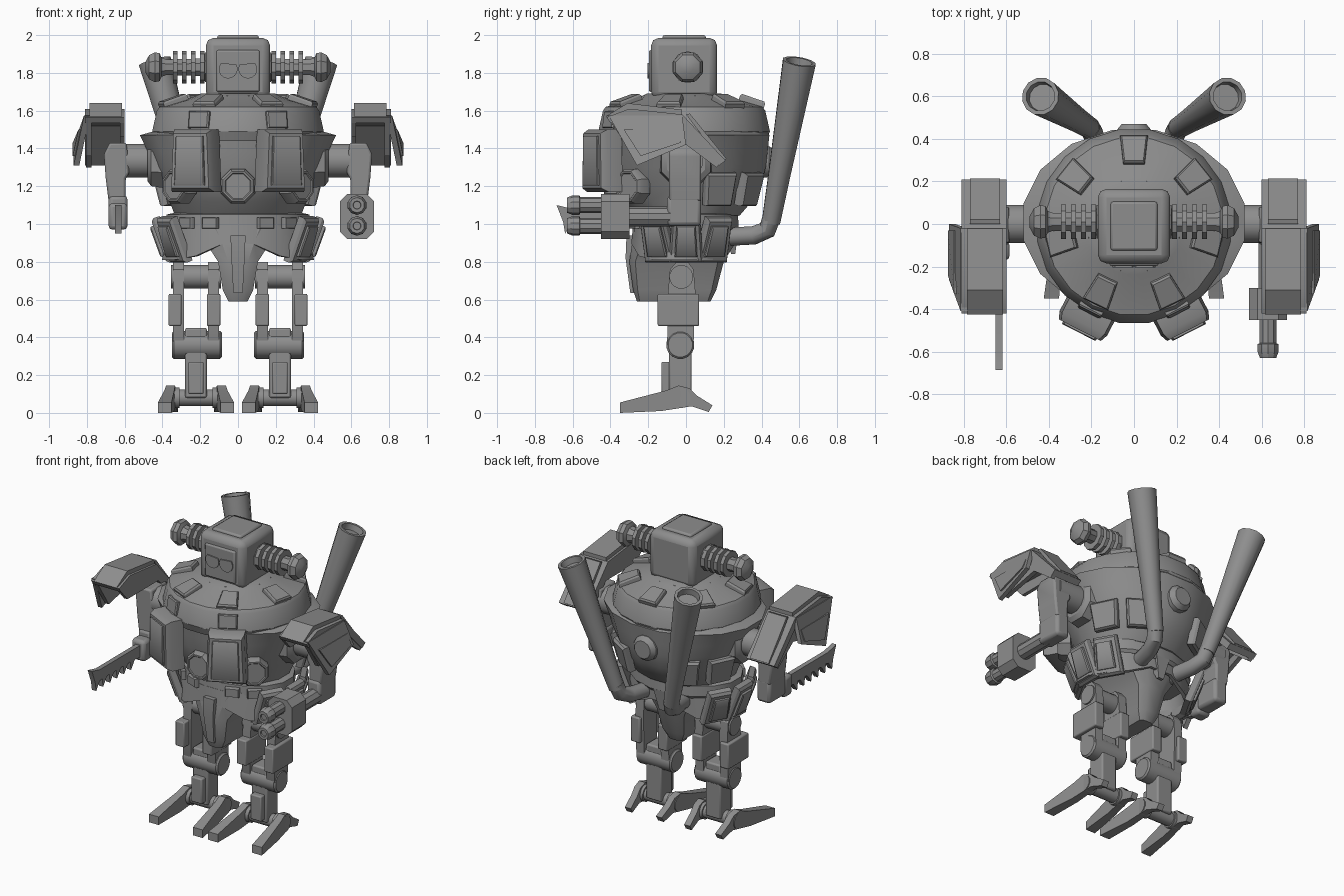
import bpy, bmesh
from math import sin, cos, pi, radians
from mathutils import Vector, Matrix

if "Cube" in bpy.data.objects:
    bpy.data.objects.remove(bpy.data.objects["Cube"])

GREY = bpy.data.materials.new("metal grey")
GREY.diffuse_color = (0.27, 0.27, 0.27, 1)
GREY.use_nodes = True
GREY.node_tree.nodes["Principled BSDF"].inputs["Base Color"].default_value = GREY.diffuse_color


def finish(name, bm, mirror=False, bevel=0):
    bmesh.ops.recalc_face_normals(bm, faces=bm.faces[:])
    me = bpy.data.meshes.new(name)
    bm.to_mesh(me)
    bm.free()
    me.materials.append(GREY)
    ob = bpy.data.objects.new(name, me)
    bpy.context.collection.objects.link(ob)
    if bevel:
        b = ob.modifiers.new("bevel", 'BEVEL')
        b.width, b.segments = bevel, 2
    if mirror:
        ob.modifiers.new("mirror", 'MIRROR')
    return ob


def loft(name, rings, mirror=False, bevel=0):
    """Skin a list of equal-length rings and cap both ends."""
    bm = bmesh.new()
    vs = [[bm.verts.new(p) for p in r] for r in rings]
    n = len(rings[0])
    for a, b in zip(vs, vs[1:]):
        for i in range(n):
            j = (i + 1) % n
            bm.faces.new((a[i], a[j], b[j], b[i]))
    bm.faces.new(vs[0])
    bm.faces.new(vs[-1])
    return finish(name, bm, mirror, bevel)


def box(name, x, y, z, mirror=False, bevel=0):
    ring = lambda h: [(x[0], y[0], h), (x[1], y[0], h), (x[1], y[1], h), (x[0], y[1], h)]
    return loft(name, [ring(z[0]), ring(z[1])], mirror, bevel)


def prism_x(name, pts, x0, x1, mirror=False, bevel=0):
    return loft(name, [[(x, y, z) for y, z in pts] for x in (x0, x1)], mirror, bevel)


def circle(center, axis, r, n):
    q = Vector(axis).to_track_quat('Z', 'Y')
    return [Vector(center) + q @ Vector((r * cos((i + .5) * 2 * pi / n), r * sin((i + .5) * 2 * pi / n), 0))
            for i in range(n)]


def ellipse(rx, ry, z, cy=0, n=16):
    """Horizontal ring; z may depend on the angle."""
    zf = z if callable(z) else (lambda a: z)
    return [(rx * cos(a), cy + ry * sin(a), zf(a)) for a in ((i + .5) * 2 * pi / n for i in range(n))]


def turned(name, origin, axis, profile, n=16, mirror=False):
    """Turned part: profile is (distance along axis, radius)."""
    o, a = Vector(origin), Vector(axis).normalized()
    return loft(name, [circle(o + a * t, a, r, n) for t, r in profile], mirror)


def plate(name, ang, r, z, w, h, t, tilt=0, rx=1, ry=1, top=.88, bottom=1, mirror=False):
    """Bevelled armour plate facing outwards at an angle around the body."""
    a = radians(ang)
    basis = Matrix(((0, 0, 1, 0), (1, 0, 0, 0), (0, 1, 0, 0), (0, 0, 0, 1)))
    m = (Matrix.Translation((rx * r * cos(a), ry * r * sin(a), z)) @ Matrix.Rotation(a, 4, 'Z')
         @ Matrix.Rotation(-radians(tilt), 4, 'Y') @ basis)
    quad = lambda k, d: [m @ Vector((u * w / 2 * k * (bottom if v < 0 else 1), v * h / 2 * k, d))
                         for u, v in ((-1, -1), (1, -1), (1, 1), (-1, 1))]
    return loft(name, [quad(1, 0), quad(1, t * .7), quad(top, t)], mirror)


# Torso: hull that widens to the shoulders, collar and dome
loft("hull", [ellipse(rx, ry, z, .01) for z, rx, ry in (
    (1.03, .2, .2), (1.045, .34, .28), (1.12, .37, .345), (1.2, .405, .395), (1.3, .455, .42),
    (1.38, .485, .43), (1.47, .53, .44), (1.50, .42, .42))])
turned("collar", (0, -.01, 0), (0, 0, 1), [(1.44, .44), (1.49, .46), (1.60, .435), (1.62, .42),
       (1.675, .23), (1.69, .2)], 20)
for i in range(7):
    plate("dome_tile", 90 + i * 360 / 7, .345, 1.635, .10, .14, .035, 71, bottom=1.3)
plate("collar_tile", -63, .44, 1.55, .12, .09, .025, 8, mirror=True)

# Chest plates with a raised panel
plate("chest_plate", -63, .44, 1.335, .225, .33, .12, 0, bottom=1.12, mirror=True)
plate("chest_panel", -63, .56, 1.335, .16, .26, .012, 0, top=.95, bottom=1.12, mirror=True)

# Round ports around the hull
port = [(0, .1), (.06, .1), (.085, .085), (.085, .075), (.08, .07)]
turned("front_port", (0, -.35, 1.2), (0, -1, 0), port, 8)
turned("side_port", (.285, -.255, 1.2), (.7, -.7, 0), port, 8, True)
turned("back_port", (0, .38, 1.33), (0, 1, 0), [(0, .09), (.06, .085), (.09, .06)], 12)
for a in (26, 57):
    plate("back_plate", a, .375, 1.19, .18, .18, .05, -14, rx=1.06, bottom=.85, mirror=True)

# Head with face panel, eyes and top cap
box("head", (-.17, .17), (-.185, .165), (1.66, 1.985), bevel=.04)
turned("neck", (0, -.01, 1.64), (0, 0, 1), [(0, .24), (.04, .22), (.05, .19)], 12)
box("head_cap", (-.11, .11), (-.125, .105), (1.97, 2.0), bevel=.012)
box("face_panel", (-.115, .115), (-.197, -.15), (1.70, 1.92), bevel=.01)
eye = [(.052 + .05 * cos(radians(a)), 1.82 + .05 * sin(radians(a))) for a in range(150, 401, 25)]
loft("eye", [[(x, y, z) for x, z in eye] for y in (-.205, -.196)], True)

# Ribbed ear rods
turned("ear_rod", (.14, .01, 1.83), (1, 0, 0), [(0, .085), (.035, .085), (.04, .05), (.24, .045), (.265, .055),
       (.275, .08), (.30, .085), (.33, .07), (.35, .03)], 8, True)
for i in range(4):
    turned("ear_ring", (.178 + i * .047, .01, 1.83), (1, 0, 0), [(0, .085), (.024, .085)], 10, True)

# Exhaust pipes: bent lower run and flared hollow stack
path = [Vector(p) for p in ((.13, .18, .93), (.17, .36, .94), (.195, .43, .97), (.21, .455, 1.04))]
rings = []
for i, p in enumerate(path):
    d = path[min(i + 1, 3)] - path[max(i - 1, 0)]
    rings.append(circle(p, d, .05, 12))
loft("pipe_bend", rings, True)
foot, tip = Vector((.205, .45, 1.01)), Vector((.44, .60, 1.86))
L = (tip - foot).length
turned("exhaust_stack", foot, tip - foot, [(0, .05), (L * .3, .06), (L, .09), (L, .07), (L - .04, .065)], 12, True)

# Waist and arched skirt
loft("waist", [ellipse(rx, ry, z) for z, rx, ry in ((.96, .36, .27), (.98, .385, .285), (1.05, .385, .28),
                                                   (1.06, .34, .26))])
hem = lambda a: .93 - .12 * min(1, abs(cos(a)) * 1.5)
loft("skirt", [ellipse(.375, .275, 1.0, -.01), ellipse(.41, .28, hem, -.015), ellipse(.38, .26, hem, -.015),
               ellipse(.345, .25, .985, -.01)])
for x in (.13, .26):
    plate("waist_tile", -90 + x * 170, .375, 1.005, .09, .06, .03, 0, ry=.74, mirror=True)
for a in (-30, 0, 30):
    plate("skirt_plate", a, .365, .925, .15, .25, .05, -20, rx=1.02, ry=.78, bottom=1.2, mirror=True)
    plate("skirt_panel", a, .412, .91, .10, .17, .02, -20, rx=1.02, ry=.78, bottom=1.2, mirror=True)


# Crotch guard
def guard(z, w, f, b):
    c = w * .5
    return [(-c, f, z), (c, f, z), (w, f + c * .6, z), (w, b - c * .6, z),
            (c, b, z), (-c, b, z), (-w, b - c * .6, z), (-w, f + c * .6, z)]


loft("crotch_guard", [guard(.99, .24, -.27, .25), guard(.90, .17, -.285, .23), guard(.80, .105, -.30, .20),
                      guard(.65, .08, -.28, .16), guard(.59, .05, -.26, .13)])
loft("crotch_panel", [[(-w, y, z), (w, y, z), (w, -.26, z), (-w, -.26, z)]
                      for z, w, y in ((.635, .025, -.295), (.82, .035, -.32), (.94, .04, -.315))])
loft("tail_spike", [[(-.05, .2, .95), (.05, .2, .95), (.05, .28, .98), (-.05, .28, .98)],
                    [(-.02, .24, .84), (.02, .24, .84), (.02, .26, .84), (-.02, .26, .84)]])

# Shoulders, upper arms and forearms
turned("shoulder_socket", (.40, 0, 1.33), (1, 0, 0), [(0, .15), (.06, .14), (.08, .11)], 8, True)
turned("shoulder_axle", (.42, 0, 1.335), (1, 0, 0), [(0, .092), (.24, .092)], 12, True)
arm = [(.59, 1.43), (.68, 1.43), (.71, 1.37), (.70, 1.24), (.685, 1.12), (.595, 1.12), (.595, 1.24), (.575, 1.27)]
loft("upper_arm", [[(x, y, z) for x, z in arm] for y in (-.09, .08)], True, .012)
box("elbow", (.585, .685), (-.10, .08), (.99, 1.15), True, .02)
turned("gun_forearm", (.635, -.06, 1.04), (0, -1, 0), [(0, .052), (.26, .052)], 10)

# Layered shoulder pads: bent awning shell with hanging side flaps
prism_x("shoulder_pad", [(-.42, 1.565), (-.30, 1.61), (-.02, 1.58), (.21, 1.335), (.175, 1.31), (-.03, 1.52),
                         (-.40, 1.535)], .60, .81, True)
prism_x("pad_top", [(-.425, 1.57), (-.31, 1.64), (-.02, 1.605), (-.02, 1.56), (-.30, 1.58)], .615, .785, True)
prism_x("pad_rear_panel", [(.0, 1.58), (.02, 1.585), (.215, 1.345), (.19, 1.33)], .63, .77, True)
prism_x("pad_inner_rib", [(-.41, 1.55), (-.02, 1.55), (.12, 1.385), (.08, 1.38), (.0, 1.46), (-.33, 1.46)],
        .60, .625, True)
cheek = [(-.41, 1.56), (-.02, 1.56), (.19, 1.325), (.16, 1.30), (.0, 1.42), (-.28, 1.36)]
prism_x("pad_cheek", cheek, .775, .805, True)
flap = [(.785, -.41, 1.575), (.785, -.02, 1.575), (.84, .0, 1.42), (.84, -.26, 1.31)]
loft("pad_side_flap", [flap, [(x + .03, y, z) for x, y, z in flap]], True)
flap2 = [(.82, -.33, 1.50), (.82, -.03, 1.50), (.85, -.03, 1.43), (.85, -.24, 1.36)]
loft("pad_side_panel", [flap2, [(x + .025, y, z) for x, y, z in flap2]], True)

# Twin-barrel gun on one arm
c = .04
gun = [(.54 + c, .92), (.72 - c, .92), (.72, .92 + c), (.72, 1.16 - c), (.72 - c, 1.16), (.54 + c, 1.16),
       (.54, 1.16 - c), (.54, .92 + c)]
loft("gun_body", [[(x, y, z) for x, z in gun] for y in (-.45, -.30)])
for z in (.99, 1.10):
    turned("gun_barrel", (.63, -.44, z), (0, -1, 0), [(0, .042), (.12, .042), (.125, .052), (.16, .052),
           (.19, .04), (.19, .022), (.18, .02)], 10)

# Saw blade on the other arm
box("saw_grip", (-.685, -.585), (-.17, -.08), (.97, 1.11), bevel=.02)
saw = [(-.10, .99), (-.10, 1.08), (-.60, 1.08), (-.685, 1.10)]
for i in range(6):
    saw += [(-.65 + i * .075, 1.01), (-.64 + i * .075, .95), (-.60 + i * .075, 1.005)]
prism_x("saw_blade", saw, -.65, -.618)

# Legs: hip axle, twin thigh bars, knee, shin
turned("hip_axle", (.09, -.025, .72), (1, 0, 0), [(0, .063), (.265, .063)], 16, True)
for x0, x1 in ((.10, .16), (.285, .345)):
    prism_x("thigh_bar", [(-.095, .64), (-.085, .76), (-.05, .80), (.01, .80), (.04, .76), (.05, .64),
                          (.04, .36), (.0, .30), (-.07, .30), (-.10, .36)], x0, x1, True)
for x0, x1 in ((.093, .165), (.30, .368)):
    box("thigh_plate", (x0, x1), (-.15, .07), (.46, .63), True, .008)
turned("knee", (.085, -.03, .36), (1, 0, 0), [(0, .065), (.01, .075), (.255, .075), (.265, .065)], 16, True)
box("shin", (.165, .28), (-.09, .03), (.08, .45), True, .01)
box("shin_plate", (.182, .263), (-.13, -.08), (.10, .27), True, .008)
turned("ankle_axle", (.07, -.03, .08), (1, 0, 0), [(0, .045), (.30, .045)], 12, True)

# Feet: two splayed toes each
toe = [(-.35, .0), (-.35, .055), (-.10, .12), (-.04, .145), (.02, .13), (.06, .09), (.14, .04), (.12, .005),
       (.03, .035), (-.13, .01)]
for x, s in ((.10, -1), (.345, 1)):
    ring = lambda k: [(x + s * (.008 - y * .10) + k * (.022 + max(0, -y) * .04), y, z) for y, z in toe]
    loft("toe", [ring(-1), ring(1)], True)
    turned("toe_cap", (x - .035, -.03, .08), (1, 0, 0), [(0, .055), (.07, .055)], 12, True)

# Smooth round parts, keep hard edges
bpy.ops.object.select_all(action='SELECT')
bpy.context.view_layer.objects.active = bpy.context.selected_objects[0]
bpy.ops.object.shade_smooth_by_angle(angle=radians(31))
